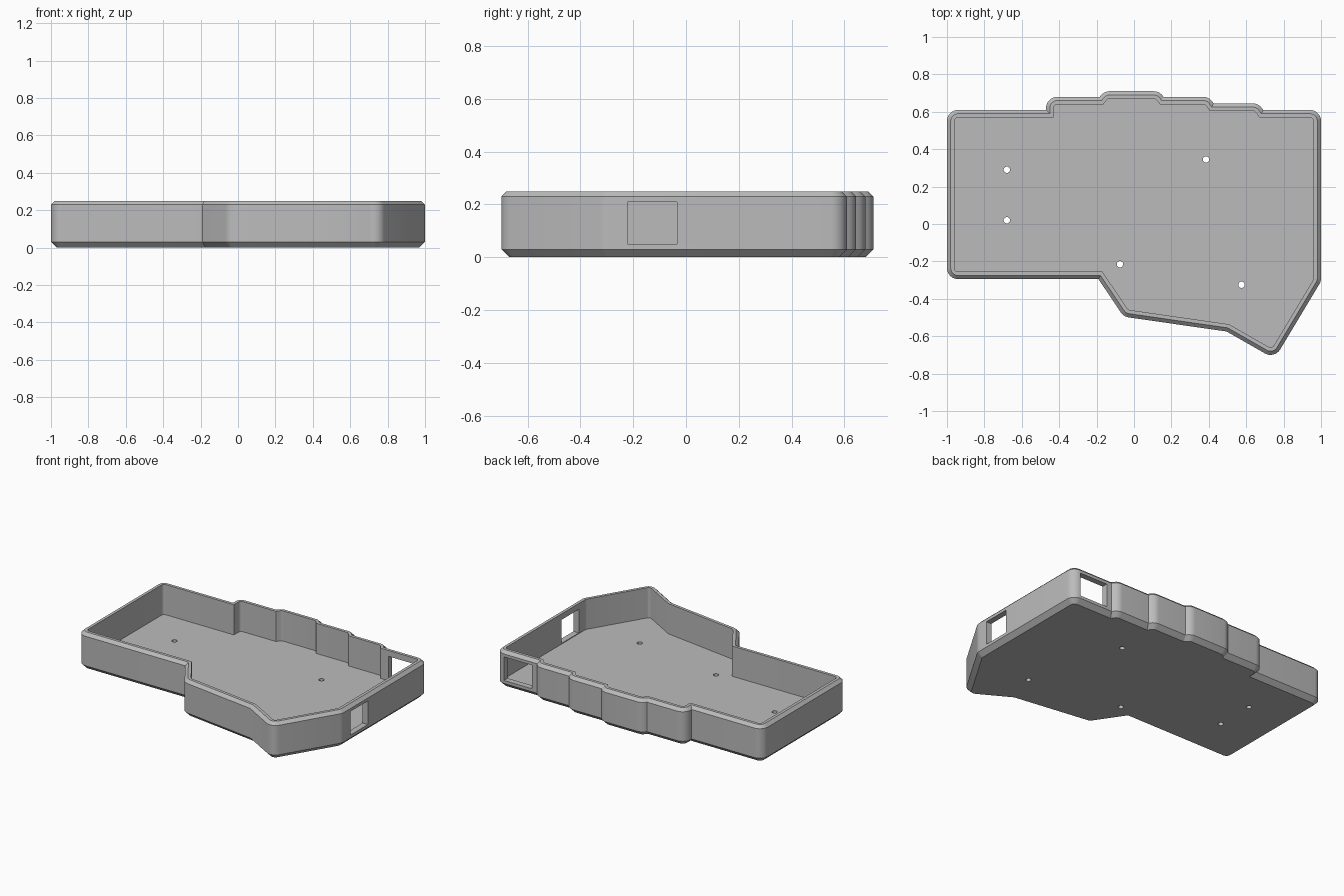
import bpy, bmesh
from math import ceil, pi
from mathutils import Vector, Matrix

cube = bpy.data.objects.get("Cube")
if cube:
    bpy.data.objects.remove(cube, do_unlink=True)

# Plain grey plastic
grey = bpy.data.materials.new("grey_plastic")
grey.use_nodes = True
colour = (0.5, 0.5, 0.5, 1)
grey.diffuse_color = colour
grey.node_tree.nodes["Principled BSDF"].inputs["Base Color"].default_value = colour

# Core outline, counter-clockwise from the front left corner
OUTLINE = [Vector(p) for p in [
    (-0.94, -0.235), (-0.158, -0.235), (-0.02, -0.44), (0.515, -0.517),
    (0.73, -0.64), (0.94, -0.29), (0.94, 0.55), (0.66, 0.55),
    (0.635, 0.585), (0.395, 0.585), (0.37, 0.62), (0.13, 0.62),
    (0.105, 0.65), (-0.13, 0.65), (-0.155, 0.62), (-0.41, 0.62),
    (-0.41, 0.55), (-0.94, 0.55)]]


def grow(outline, dist):
    """Offset outward: round the outer corners, mitre the inner ones."""
    points = []
    for i, p in enumerate(outline):
        before = (p - outline[i - 1]).normalized()
        after = (outline[(i + 1) % len(outline)] - p).normalized()
        n1 = Vector((before.y, -before.x))
        n2 = Vector((after.y, -after.x))
        turn = n2.angle_signed(n1)
        if turn > 0:
            steps = ceil(turn / (pi / 16))
            for k in range(steps + 1):
                points.append(p + Matrix.Rotation(turn * k / steps, 2) @ n1 * dist)
        else:
            points.append(p + (n1 + n2) * dist / (1 + n1.dot(n2)))
    return points


def make_object(name, bm):
    bmesh.ops.recalc_face_normals(bm, faces=bm.faces)
    mesh = bpy.data.meshes.new(name)
    bm.to_mesh(mesh)
    bm.free()
    mesh.materials.append(grey)
    obj = bpy.data.objects.new(name, mesh)
    bpy.context.collection.objects.link(obj)
    return obj


# Tray: rings from the underside, up the outside, over the rim, down to the floor
bm = bmesh.new()
SECTION = [(0.03, 0), (0.06, 0.03), (0.06, 0.23), (0.04, 0.25), (0.02, 0.25), (0.02, 0.045)]
rings = [[bm.verts.new((p.x, p.y, z)) for p in grow(OUTLINE, d)] for d, z in SECTION]
for low, high in zip(rings, rings[1:]):
    for i in range(len(low)):
        bm.faces.new((low[i - 1], low[i], high[i], high[i - 1]))
bm.faces.new(rings[0][::-1])
bm.faces.new(rings[-1])
tray = make_object("case_tray", bm)

# Cutters: two port windows and five screw holes
cutters = bmesh.new()


def box(low, high):
    low, high = Vector(low), Vector(high)
    move = Matrix.Translation((low + high) / 2) @ Matrix.Diagonal((*(high - low), 1))
    bmesh.ops.create_cube(cutters, size=1, matrix=move)


box((0.9, -0.222, 0.05), (1.1, -0.035, 0.21))
box((0.73, 0.5, 0.05), (0.94, 0.7, 0.21))
for x, y in [(-0.68, 0.29), (-0.68, 0.02), (-0.075, -0.215), (0.385, 0.345), (0.575, -0.325)]:
    bmesh.ops.create_cone(cutters, cap_ends=True, segments=24, radius1=0.017, radius2=0.017,
                          depth=0.2, matrix=Matrix.Translation((x, y, 0.02)))
cutter = make_object("hole_cutters", cutters)
cutter.hide_render = True
cutter.hide_viewport = True

cut = tray.modifiers.new("openings", "BOOLEAN")
cut.operation = "DIFFERENCE"
cut.solver = "EXACT"
cut.object = cutter

# Apply the openings, then smooth only the rounded corners
bpy.context.view_layer.update()
evaluated = tray.evaluated_get(bpy.context.evaluated_depsgraph_get())
finished = bpy.data.meshes.new_from_object(evaluated)
tray.modifiers.clear()
tray.data = finished
bpy.data.objects.remove(cutter, do_unlink=True)
bpy.ops.object.select_all(action="DESELECT")
tray.select_set(True)
bpy.context.view_layer.objects.active = tray
bpy.ops.object.shade_smooth_by_angle(angle=pi / 6)
